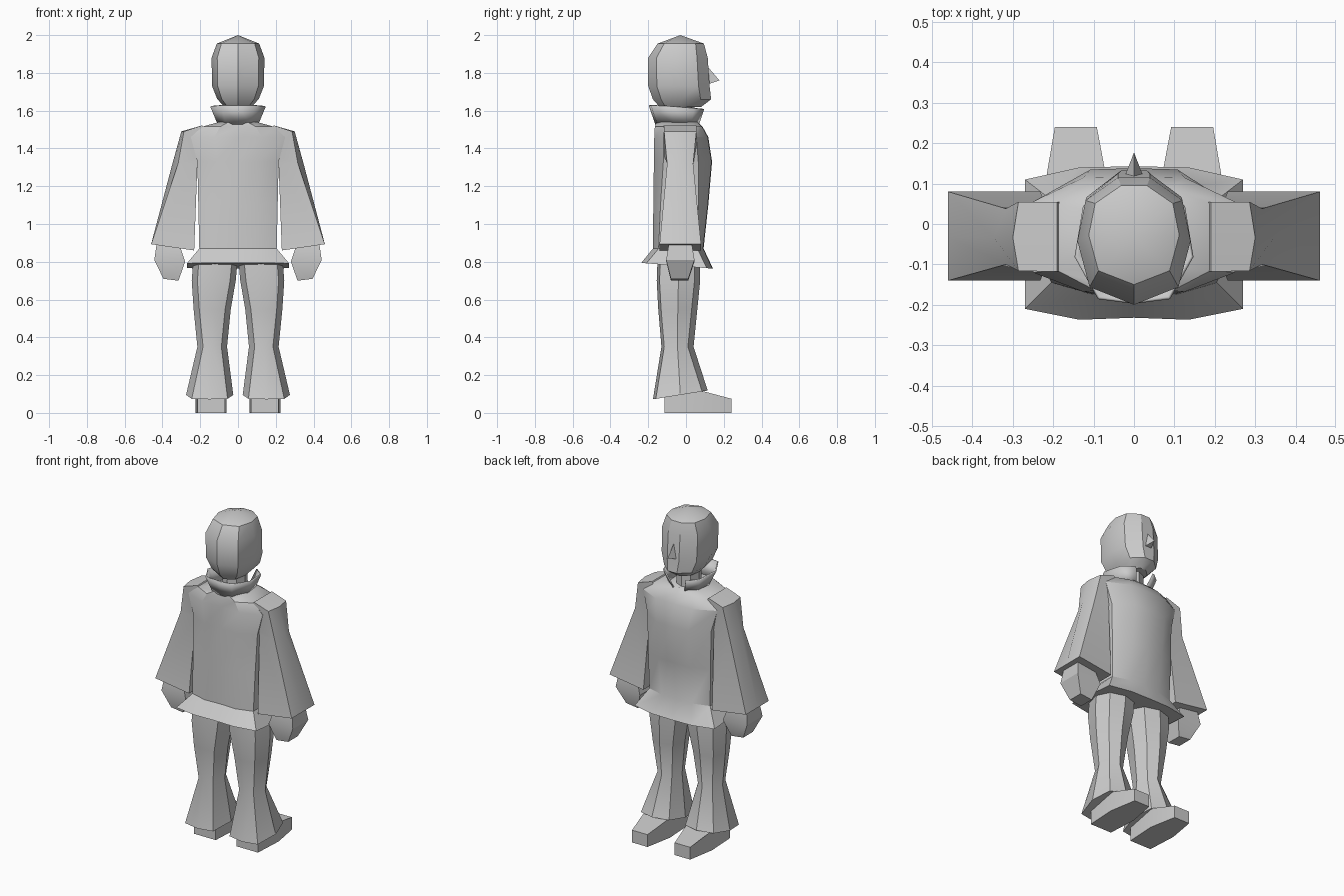
import bpy, bmesh, math

if "Cube" in bpy.data.objects:
    bpy.data.objects.remove(bpy.data.objects["Cube"])

grey = bpy.data.materials.new("plain grey")
grey.diffuse_color = (0.6, 0.6, 0.6, 1)
grey.use_nodes = True
grey.node_tree.nodes["Principled BSDF"].inputs["Base Color"].default_value = grey.diffuse_color


def make(name, verts, faces, mirror=False, thick=0, angle=32):
    bm = bmesh.new()
    vs = [bm.verts.new(v) for v in verts]
    for f in faces:
        bm.faces.new([vs[i] for i in f])
    bmesh.ops.recalc_face_normals(bm, faces=bm.faces)
    me = bpy.data.meshes.new(name)
    bm.to_mesh(me)
    bm.free()
    me.materials.append(grey)
    ob = bpy.data.objects.new(name, me)
    bpy.context.collection.objects.link(ob)
    bpy.ops.object.select_all(action='DESELECT')
    ob.select_set(True)
    bpy.context.view_layer.objects.active = ob
    bpy.ops.object.shade_smooth_by_angle(angle=math.radians(angle))
    if mirror:
        ob.modifiers.new("mirror", 'MIRROR').use_mirror_merge = False
    if thick:
        ob.modifiers.new("thickness", 'SOLIDIFY').thickness = thick
    return ob


def loft(name, rings, closed=True, caps=(True, True), apex=None, **kw):
    """Skin a stack of rings that all have the same number of points."""
    n = len(rings[0])
    verts = [p for r in rings for p in r]
    faces = []
    for k in range(len(rings) - 1):
        for i in range(n if closed else n - 1):
            j = (i + 1) % n
            faces.append((k * n + i, k * n + j, k * n + n + j, k * n + n + i))
    last = (len(rings) - 1) * n
    if caps[0]:
        faces.append(tuple(range(n)))
    if apex:
        verts.append(apex)
        faces += [(last + i, last + (i + 1) % n, len(verts) - 1) for i in range(n)]
    elif caps[1]:
        faces.append(tuple(range(last, last + n)))
    return make(name, verts, faces, **kw)


def both(half):
    """Right half of a section, mirrored into a full ring."""
    left = [(-x, y, z) for x, y, z in reversed(half) if x > 1e-6]
    return half + left


# Head: nine-sided rings closed by a point on top
head_shape = [(0, 0), (.11, .14), (.14, .5), (.12, .82), (.04, 1)]
head = []
for z, s, yb, yf in [(1.62, .5, -.14, .08), (1.66, .78, -.175, .133), (1.73, .98, -.2, .125),
                     (1.88, 1, -.2, .115), (1.955, .8, -.15, .095)]:
    head.append(both([(x * s, yb + t * (yf - yb), z) for x, t in head_shape]))
loft("head", head, apex=(0, -.03, 2.0))

# Nose
make("nose", [(0, .10, 1.85), (-.03, .10, 1.735), (.03, .10, 1.735), (0, .177, 1.76)],
     [(0, 1, 3), (1, 2, 3), (2, 0, 3), (0, 2, 1)])

# Neck
loft("neck", [[(.068 * math.cos(a * math.pi / 4), -.03 + .075 * math.sin(a * math.pi / 4), z)
               for a in range(8)] for z in (1.5, 1.67)])

# Collar: flared band, open at the throat
top = [(.06, .09, 1.61), (.12, .04, 1.615), (.14, -.08, 1.625), (.085, -.18, 1.63), (0, -.19, 1.63)]
low = [(.03, .06, 1.52), (.09, .02, 1.525), (.10, -.06, 1.53), (.06, -.145, 1.53), (0, -.155, 1.53)]
mir = lambda h: h + [(-x, y, z) for x, y, z in reversed(h[:-1])]
loft("collar", [mir(low), mir(top)], closed=False, caps=(False, False), thick=.008)

# Jacket body: half width, back, back corner, front corner, front
jacket = []
for z, w, yb, cb, cf, yf in [(.775, .27, -.232, -.21, .11, .14),
                             (.87, .205, -.17, -.145, .06, .09),
                             (1.10, .21, -.168, -.135, .065, .115),
                             (1.33, .215, -.165, -.12, .065, .135),
                             (1.46, .25, -.163, -.12, .055, .115),
                             (1.515, .19, -.16, -.115, .05, .085),
                             (1.54, .10, -.152, -.11, .03, .06)]:
    tilt = -.08 if z < .8 else 0
    half = [(0, yb), (w * .5, yb - .005), (w, cb), (w, cf), (w * .5, yf), (0, yf + .003)]
    jacket.append(both([(x, y, z + tilt * y) for x, y in half]))
loft("jacket_body", jacket)

# Sleeves: inner x and z, outer x and z, corner inset, back, front
sleeve = []
for xi, zi, xo, zo, b, yb, yf in [(.13, 1.42, .19, 1.522, 0, -.118, .055),
                                  (.20, 1.36, .30, 1.49, .014, -.116, .055),
                                  (.215, 1.32, .347, 1.32, .03, -.10, .038),
                                  (.232, .86, .46, .893, 0, -.14, .08)]:
    sleeve.append([(xi, yb, zi), (xo - b, yb, zo), (xo, -.033, zo), (xo - b, yf, zo), (xi, yf, zi)])
loft("sleeve", sleeve, mirror=True)

# Hands: tapered blocks
hand = []
for xi, xo, zi, zo, yb, yf in [(.31, .43, .89, .90, -.09, .03),
                               (.28, .443, .80, .81, -.105, .045),
                               (.315, .395, .70, .71, -.08, .012)]:
    hand.append([(xi, yb, zi), (xo, yb, zo), (xo, yf, zo), (xi, yf, zi)])
loft("hand", hand, mirror=True)

# Flared trouser legs
leg = []
for z, xi, xo, yb, yf in [(.83, .0, .235, -.15, .075), (.70, .012, .245, -.155, .075),
                          (.55, .038, .235, -.147, .06), (.35, .058, .215, -.13, .04),
                          (.10, .025, .275, -.175, .115)]:
    c, m, ym = .03, (xi + xo) / 2, (yb + yf) / 2
    tilt = .16 if z < .2 else 0
    pts = [(xo, ym), (xo - c, yb + .015), (m, yb), (xi + c, yb + .015), (xi, ym),
           (xi + c, yf - .03), (m, yf), (xo - c, yf - .03)]
    leg.append([(x, y, z + tilt * y) for x, y in pts])
loft("trouser_leg", leg, mirror=True)

# Shoes: six-sided sole with a sloping top
sole = [(.07, -.115), (.215, -.115), (.225, .07), (.196, .24), (.092, .24), (.06, .07)]
shoe_top = [(x, y, .075 if y > .2 else .12) for x, y in sole]
loft("shoe", [[(x, y, 0) for x, y in sole], shoe_top], mirror=True)
